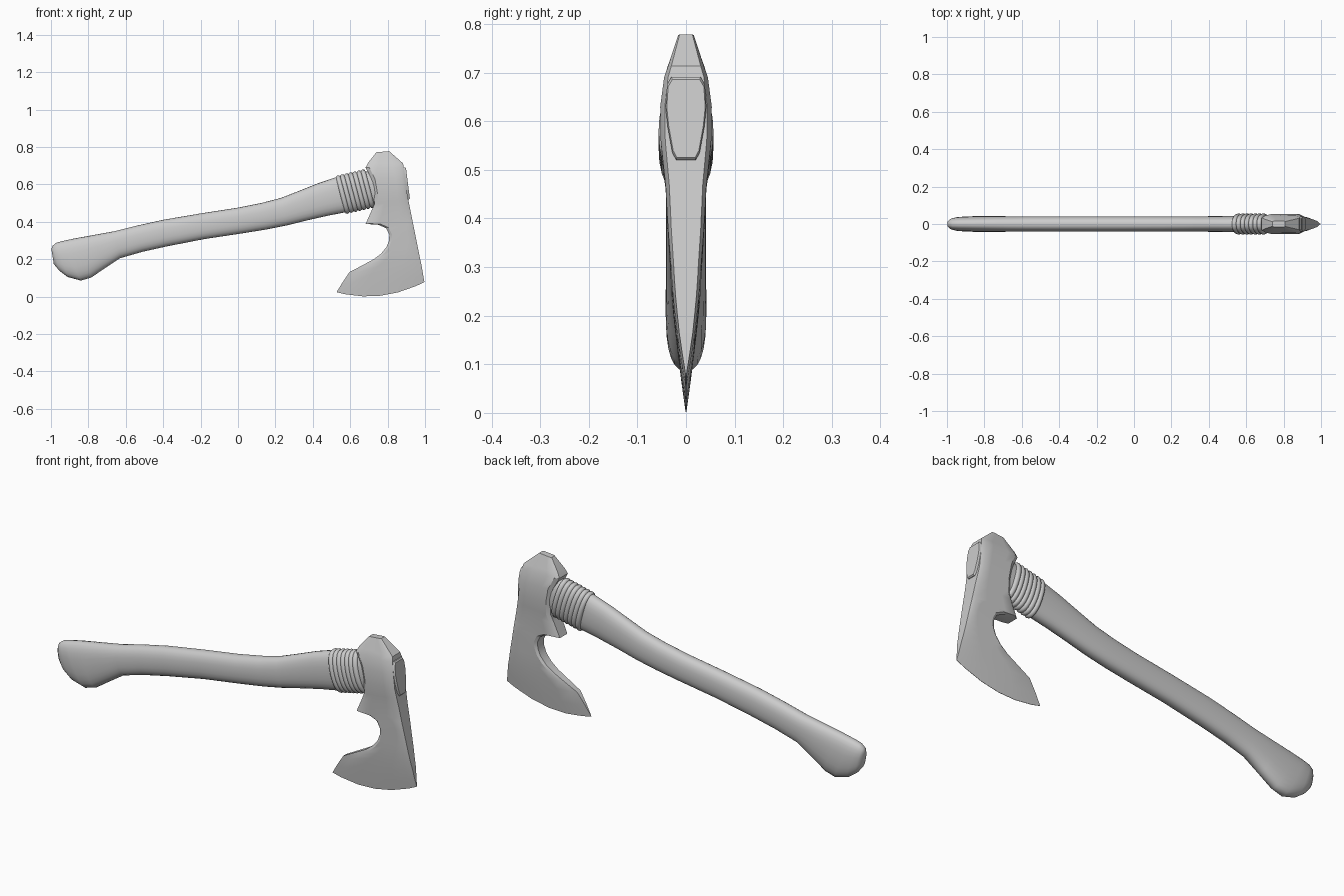
import bpy, bmesh, math
from mathutils import Vector

grey = bpy.data.materials.new("plain_grey")
grey.diffuse_color = (0.6, 0.6, 0.6, 1)


def finish(name, bm, angle=35):
    bmesh.ops.recalc_face_normals(bm, faces=bm.faces)
    me = bpy.data.meshes.new(name)
    bm.to_mesh(me)
    bm.free()
    me.materials.append(grey)
    ob = bpy.data.objects.new(name, me)
    bpy.context.collection.objects.link(ob)
    bpy.ops.object.select_all(action='DESELECT')
    ob.select_set(True)
    bpy.context.view_layer.objects.active = ob
    bpy.ops.object.shade_smooth_by_angle(angle=math.radians(angle))
    return ob


def bridge(bm, a, b):
    n = len(a)
    for i in range(n):
        bm.faces.new((a[i], a[(i + 1) % n], b[(i + 1) % n], b[i]))


def oval(top, bottom, hw, n=24, power=2.4):
    """Rounded section spanning top to bottom in xz, with half width hw in y."""
    mid, half = (top + bottom) / 2, (top - bottom) / 2
    pts = []
    for i in range(n):
        a = 2 * math.pi * i / n
        c, s = math.cos(a), math.sin(a)
        c = math.copysign(abs(c) ** (2 / power), c)
        s = math.copysign(abs(s) ** (2 / power), s)
        pts.append(mid + half * c + Vector((0, hw * s, 0)))
    return pts


def xz(x, z):
    return Vector((x, 0, z))


# Handle: top x, z / bottom x, z / half width
stations = [
    (-0.998, 0.255, -0.985, 0.175, 0.016), (-0.992, 0.272, -0.955, 0.138, 0.029),
    (-0.972, 0.288, -0.91, 0.105, 0.037), (-0.94, 0.297, -0.84, 0.086, 0.041),
    (-0.87, 0.312, -0.785, 0.102, 0.042), (-0.77, 0.330, -0.712, 0.152, 0.042),
    (-0.66, 0.350, -0.63, 0.206, 0.041), (-0.54, 0.380, -0.51, 0.240, 0.041),
    (-0.40, 0.411, -0.38, 0.269, 0.041), (-0.20, 0.445, -0.18, 0.308, 0.041),
    (0.00, 0.476, 0.02, 0.338, 0.041), (0.13, 0.502, 0.15, 0.359, 0.041),
    (0.23, 0.528, 0.26, 0.381, 0.041), (0.33, 0.567, 0.37, 0.408, 0.041),
    (0.43, 0.607, 0.48, 0.433, 0.042), (0.53, 0.640, 0.58, 0.452, 0.043),
    (0.67, 0.668, 0.72, 0.487, 0.044), (0.80, 0.680, 0.83, 0.515, 0.042)]
bm = bmesh.new()
prev = first = None
for tx, tz, bx, bz, hw in stations:
    ring = [bm.verts.new(p) for p in oval(xz(tx, tz), xz(bx, bz), hw)]
    if prev:
        bridge(bm, prev, ring)
    first = first or ring
    prev = ring
bm.faces.new(first)
bm.faces.new(prev)
finish("handle", bm, 50)

# Wrapped cord: a row of tilted oval rings
up = Vector((-0.255, 0, 0.967))
axis = Vector((0.967, 0, 0.255))
for k in range(7):
    t = k / 6
    mid = xz(0.560, 0.546).lerp(xz(0.693, 0.577), t)
    r, minor = 0.093, 0.0135
    bm = bmesh.new()
    loops = []
    for j in range(8):
        b = 2 * math.pi * j / 8
        out, off = minor * math.cos(b), axis * minor * math.sin(b)
        pts = oval(mid + off + up * (r + out), mid + off - up * (r + out),
                   0.043 + out, 24, 2.2)
        loops.append([bm.verts.new(p) for p in pts])
    for j in range(8):
        bridge(bm, loops[j], loops[(j + 1) % 8])
    finish("cord_ring_%d" % (k + 1), bm, 60)

# Head: rows from cutting edge to crown: left x, z / right x, z / half width / sag
rows = [
    (0.527, 0.024, 0.997, 0.078, 0.0008, 0.046), (0.558, 0.075, 0.989, 0.120, 0.009, 0.034),
    (0.596, 0.131, 0.982, 0.165, 0.017, 0.022), (0.660, 0.165, 0.973, 0.205, 0.022, 0.014),
    (0.725, 0.200, 0.966, 0.240, 0.026, 0.008), (0.765, 0.230, 0.959, 0.275, 0.029, 0.0),
    (0.794, 0.265, 0.953, 0.305, 0.031, 0.0), (0.808, 0.300, 0.948, 0.330, 0.033, 0.0),
    (0.809, 0.332, 0.943, 0.355, 0.035, 0.0), (0.792, 0.366, 0.938, 0.380, 0.037, 0.0),
    (0.746, 0.386, 0.934, 0.400, 0.038, 0.0), (0.682, 0.388, 0.931, 0.415, 0.039, 0.0),
    (0.714, 0.460, 0.920, 0.470, 0.042, 0.0), (0.729, 0.495, 0.911, 0.515, 0.047, 0.0),
    (0.727, 0.560, 0.903, 0.560, 0.052, 0.0), (0.714, 0.630, 0.896, 0.630, 0.053, 0.0),
    (0.682, 0.690, 0.887, 0.690, 0.045, 0.0), (0.695, 0.715, 0.882, 0.713, 0.037, 0.0),
    (0.740, 0.772, 0.808, 0.778, 0.016, 0.0)]
columns = [(0, 0.75), (0.1, 1), (0.3, 1), (0.5, 1), (0.7, 1), (0.9, 1), (1, 0.82)]
bm = bmesh.new()
prev = first = None
for lx, lz, rx, rz, hw, sag in rows:
    sides = []
    for sign in (-1, 1):
        line = []
        for t, f in columns:
            p = xz(lx, lz).lerp(xz(rx, rz), t)
            p.z -= sag * 4 * t * (1 - t)
            p.y = sign * hw * f
            line.append(bm.verts.new(p))
        sides.append(line)
    ring = sides[0] + sides[1][::-1]
    if prev:
        bridge(bm, prev, ring)
    first = first or ring
    prev = ring
for ring in (first, prev):
    n = len(columns)
    for i in range(n - 1):
        bm.faces.new((ring[i], ring[i + 1], ring[2 * n - 2 - i], ring[2 * n - 1 - i]))
finish("axe_head", bm, 28)

# Handle end showing through the back of the head, with a chamfered rim
half = [(0.020, 0.520), (0.028, 0.535), (0.038, 0.590), (0.042, 0.630),
        (0.039, 0.675), (0.030, 0.691)]
outline = half + [(-y, z) for y, z in reversed(half)]
bm = bmesh.new()
prev = None
for x, s in ((0.84, 1.0), (0.903, 1.0), (0.908, 0.94)):
    ring = [bm.verts.new((x - 0.12 * (z - 0.61), y * s, 0.606 + (z - 0.606) * s))
            for y, z in outline]
    if prev:
        bridge(bm, prev, ring)
    else:
        bm.faces.new(ring)
    prev = ring
bm.faces.new(prev)
finish("handle_end_plug", bm, 30)
